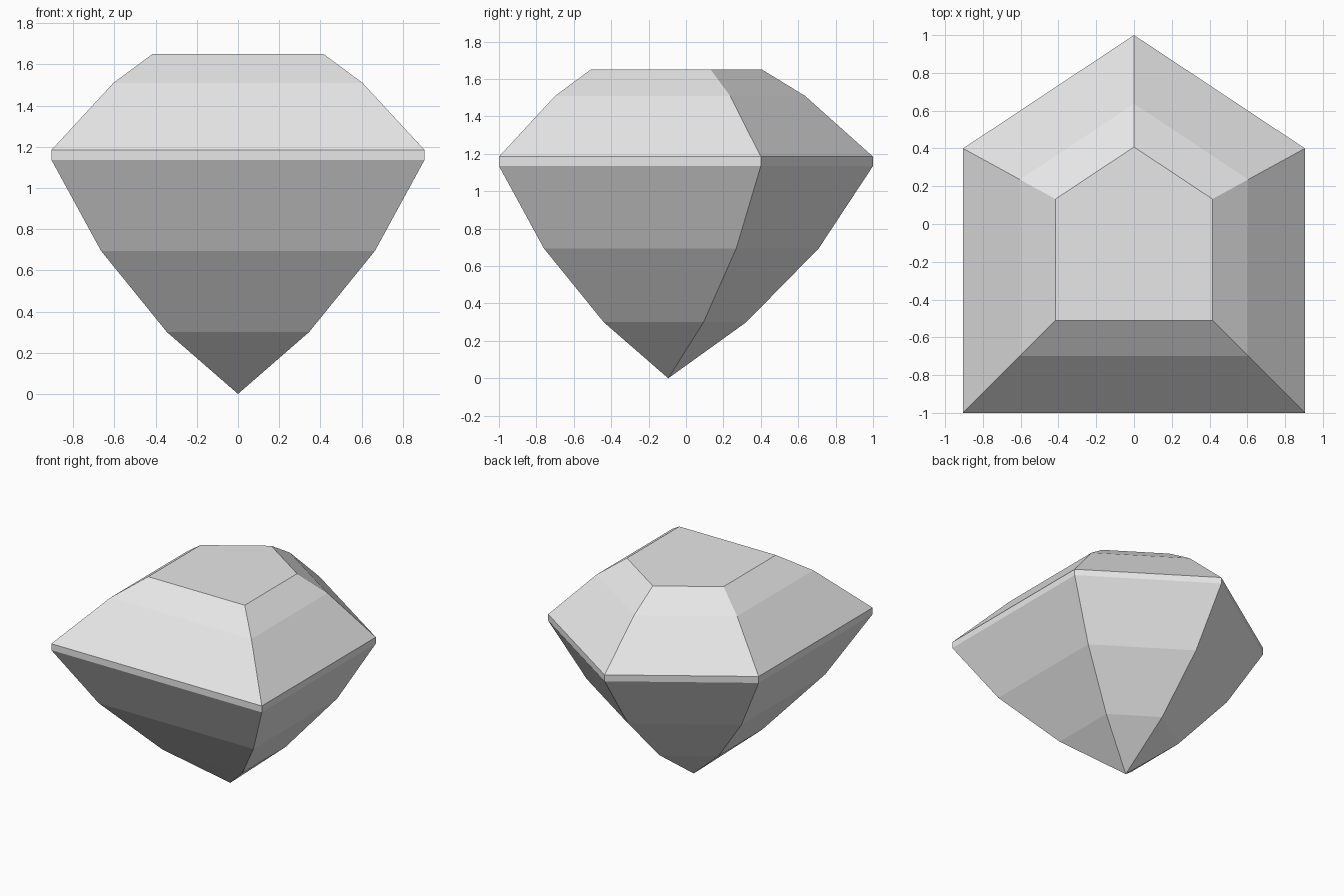
import bpy
import bmesh

cube = bpy.data.objects.get("Cube")
if cube:
    bpy.data.objects.remove(cube, do_unlink=True)

# Stone colour
stone = bpy.data.materials.new("pale_grey_stone")
stone.use_nodes = True
colour = (0.8, 0.8, 0.8, 1.0)
stone.diffuse_color = colour
stone.node_tree.nodes["Principled BSDF"].inputs["Base Color"].default_value = colour

# Five-sided outline at the girdle, relative to the gem's axis
AXIS_Y = -0.095
outline = [(-0.905, -0.905), (0.905, -0.905), (0.905, 0.495), (0, 1.095), (-0.905, 0.495)]

# Rings from pavilion to table: height, scale of the outline
rings = [(0.30, 0.381), (0.695, 0.735), (1.135, 1), (1.185, 1), (1.51, 0.668), (1.65, 0.459)]

bm = bmesh.new()
loops = [[bm.verts.new((x * s, y * s + AXIS_Y, z)) for x, y in outline] for z, s in rings]
tip = bm.verts.new((0, AXIS_Y, 0))
count = len(outline)

# Pointed base, facet bands and flat table
for i in range(count):
    j = (i + 1) % count
    bm.faces.new((tip, loops[0][j], loops[0][i]))
    for low, high in zip(loops, loops[1:]):
        bm.faces.new((low[i], low[j], high[j], high[i]))
bm.faces.new(loops[-1])
bmesh.ops.recalc_face_normals(bm, faces=bm.faces[:])

mesh = bpy.data.meshes.new("gem")
bm.to_mesh(mesh)
bm.free()
mesh.materials.append(stone)
gem = bpy.data.objects.new("gem", mesh)
bpy.context.collection.objects.link(gem)
